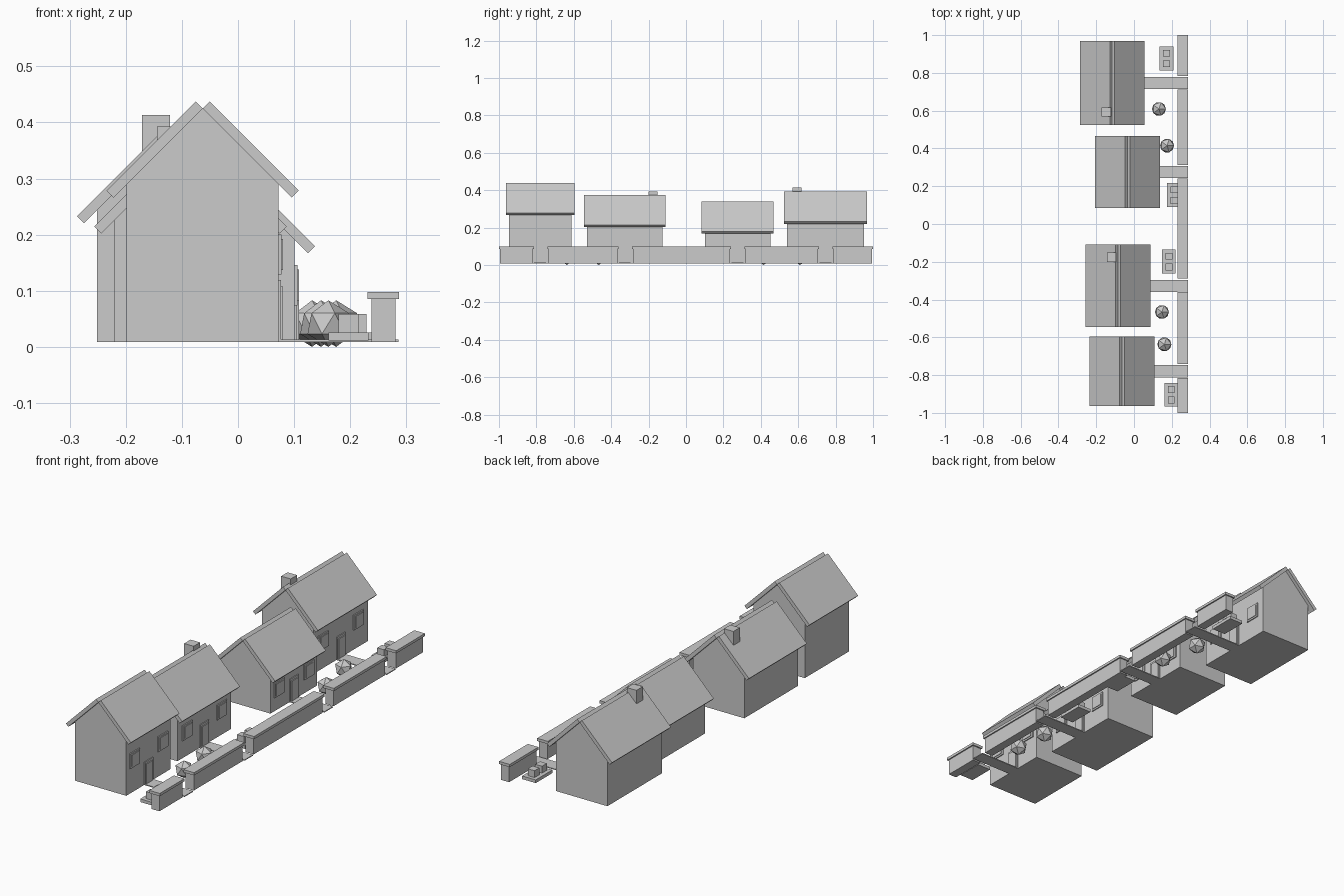
import bpy, bmesh, math
from mathutils import Matrix

if "Cube" in bpy.data.objects:
    bpy.data.objects.remove(bpy.data.objects["Cube"])

GROUND = 0.009
HALF_W = 0.1355      # half depth of a house body
EAVE = 0.159         # horizontal run of a roof slope
THICK = 0.0125       # roof thickness along x and z
OVERHANG = 0.0165

stone = bpy.data.materials.new("plain_grey")
stone.diffuse_color = (0.6, 0.6, 0.6, 1)
stone.use_nodes = True
stone.node_tree.nodes["Principled BSDF"].inputs["Base Color"].default_value = stone.diffuse_color


def finish(name, bm):
    bmesh.ops.recalc_face_normals(bm, faces=bm.faces)
    mesh = bpy.data.meshes.new(name)
    bm.to_mesh(mesh)
    bm.free()
    mesh.materials.append(stone)
    obj = bpy.data.objects.new(name, mesh)
    bpy.context.collection.objects.link(obj)
    return obj


def box(name, x0, x1, y0, y1, z0, z1):
    bm = bmesh.new()
    mat = Matrix.Translation(((x0 + x1) / 2, (y0 + y1) / 2, (z0 + z1) / 2))
    mat = mat @ Matrix.Diagonal((x1 - x0, y1 - y0, z1 - z0, 1))
    bmesh.ops.create_cube(bm, size=1, matrix=mat)
    return finish(name, bm)


def prism(name, profile, y0, y1):
    """Extrude an (x, z) outline along y."""
    bm = bmesh.new()
    face = bm.faces.new([bm.verts.new((x, y0, z)) for x, z in profile])
    ext = bmesh.ops.extrude_face_region(bm, geom=[face])
    verts = [g for g in ext["geom"] if isinstance(g, bmesh.types.BMVert)]
    bmesh.ops.translate(bm, verts=verts, vec=(0, y1 - y0, 0))
    return finish(name, bm)


def house(cx, y0, y1, apex):
    w0, w1 = y0 + OVERHANG, y1 - OVERHANG
    cy, length = (y0 + y1) / 2, w1 - w0
    eave_z = apex - HALF_W
    wall = cx + HALF_W
    # body with gables
    prism("house_body", [(cx - HALF_W, GROUND), (wall, GROUND), (wall, eave_z),
                         (cx, apex), (cx - HALF_W, eave_z)], w0, w1)
    # two roof slabs that meet at their lower edges
    for s in (-1, 1):
        prism("roof_slab", [(cx, apex), (cx + s * EAVE, apex - EAVE),
                            (cx + s * (EAVE + THICK), apex - EAVE + THICK),
                            (cx + s * THICK, apex + THICK)], y0, y1)
    # windows
    wz = GROUND + 0.555 * (eave_z - GROUND)
    for s in (-1, 1):
        wy = cy + s * 0.32 * length
        box("window_frame", wall - 0.002, wall + 0.005, wy - 0.037, wy + 0.037, wz - 0.036, wz + 0.036)
        box("window_pane", wall, wall + 0.008, wy - 0.027, wy + 0.027, wz - 0.028, wz + 0.028)
    # door
    box("door_frame", wall - 0.002, wall + 0.004, cy - 0.032, cy + 0.032, GROUND, 0.119)
    box("door", wall, wall + 0.008, cy - 0.025, cy + 0.025, GROUND, 0.108)
    # garden path
    box("garden_path", wall, 0.286, cy - 0.032, cy + 0.032, GROUND, 0.0135)


def chimney(cx, cy, top):
    box("chimney", cx - 0.025, cx + 0.025, cy - 0.024, cy + 0.024, top - 0.11, top)


def bush(cx, cy):
    bm = bmesh.new()
    bmesh.ops.create_icosphere(bm, subdivisions=1, radius=0.0415,
                               matrix=Matrix.Translation((cx, cy, 0.0415)))
    finish("bush", bm)


def planter(cx, cy):
    box("planter_base", cx - 0.036, cx + 0.036, cy - 0.063, cy + 0.063, 0.011, 0.026)
    for s in (-1, 1):
        y = cy + s * 0.028
        box("planter_block", cx - 0.018, cx + 0.018, y - 0.018, y + 0.018, 0.026, 0.0587)


def garden_wall(y0, y1):
    box("garden_wall", 0.238, 0.281, y0 + 0.006, y1 - 0.006, GROUND, 0.085)
    box("wall_cap", 0.231, 0.287, y0, y1, 0.085, 0.098)


# row of houses: centre x, roof start y, roof end y, ridge height
for spec in [(-0.063, -0.963, -0.596, 0.425), (-0.0845, -0.546, -0.109, 0.361),
             (-0.0345, 0.084, 0.467, 0.326), (-0.1155, 0.523, 0.968, 0.379)]:
    house(*spec)

chimney(-0.119, -0.176, 0.393)
chimney(-0.146, 0.594, 0.413)

for p in [(0.161, -0.637), (0.148, -0.466), (0.175, 0.415), (0.132, 0.609)]:
    bush(*p)

for p in [(0.197, -0.904), (0.185, -0.199), (0.211, 0.153), (0.172, 0.876)]:
    planter(*p)

# street wall, open at each path
for span in [(-1.0, -0.814), (-0.741, -0.361), (-0.289, 0.241), (0.313, 0.712), (0.783, 1.0)]:
    garden_wall(*span)
